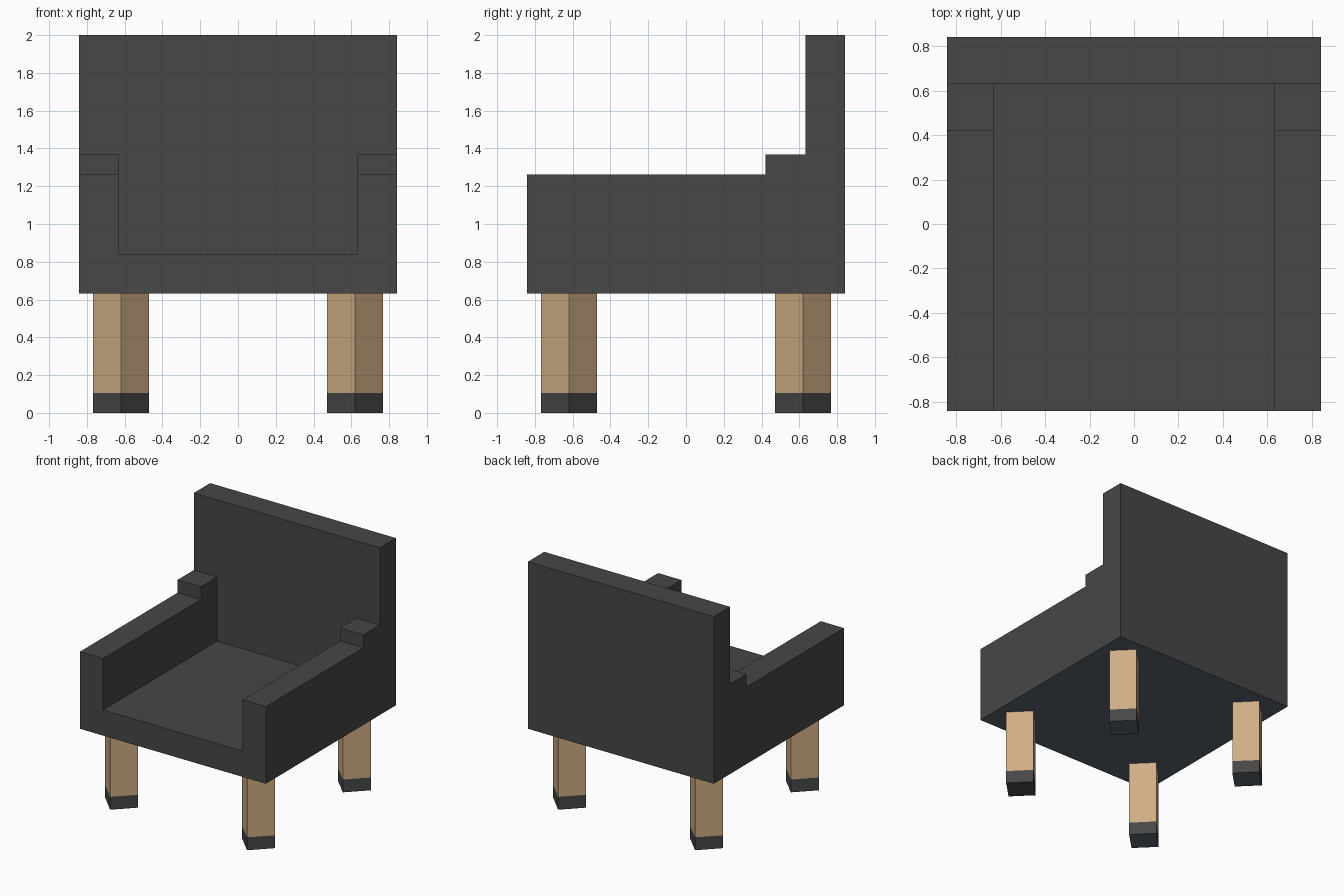
import bpy, bmesh, math
from mathutils import Matrix

if "Cube" in bpy.data.objects:
    bpy.data.objects.remove(bpy.data.objects["Cube"])

U = 2 / 9.5            # module: thickness of seat, arms, back and legs
HALF = 4 * U           # half width and depth


def srgb(r, g, b):
    lin = lambda c: c / 12.92 if c <= 0.04045 else ((c + 0.055) / 1.055) ** 2.4
    return [lin(v / 255) for v in (r, g, b)] + [1]


def material(name, rgb):
    m = bpy.data.materials.new(name)
    m.diffuse_color = srgb(*rgb)
    m.use_nodes = True
    m.node_tree.nodes["Principled BSDF"].inputs["Base Color"].default_value = m.diffuse_color
    return m


charcoal = material("charcoal", (71, 71, 71))
slate = material("slate_underside", (90, 101, 116))
wood = material("light_wood", (208, 174, 133))


def add_object(name, bm, mats):
    bmesh.ops.recalc_face_normals(bm, faces=bm.faces)
    mesh = bpy.data.meshes.new(name)
    bm.to_mesh(mesh)
    bm.free()
    for m in mats:
        mesh.materials.append(m)
    obj = bpy.data.objects.new(name, mesh)
    bpy.context.collection.objects.link(obj)
    return obj


def color_underside(obj):
    for p in obj.data.polygons:
        p.material_index = 1 if p.normal.z < -0.5 else 0


def box(name, center, size, mats, turn=0):
    bm = bmesh.new()
    mat = (Matrix.Translation(center) @ Matrix.Rotation(turn, 4, 'Z')
           @ Matrix.Diagonal((*size, 1)))
    bmesh.ops.create_cube(bm, size=1, matrix=mat)
    return add_object(name, bm, mats)


# Body: stepped side profile (y, z) in modules, extruded across the width
profile = [(-4, 3), (4, 3), (4, 9.5), (3, 9.5), (3, 6.5), (2, 6.5), (2, 6), (-4, 6)]
bm = bmesh.new()
side = bm.faces.new([bm.verts.new((-HALF, y * U, z * U)) for y, z in profile])
ext = bmesh.ops.extrude_face_region(bm, geom=[side])
bmesh.ops.translate(bm, vec=(2 * HALF, 0, 0),
                    verts=[v for v in ext["geom"] if isinstance(v, bmesh.types.BMVert)])
body = add_object("armchair_body", bm, [charcoal, slate])

# Hollow out the seat between the arms
cutter = box("seat_cutter", (0, -1.5 * U, 7 * U), (6 * U, 9 * U, 6 * U), [charcoal])
mod = body.modifiers.new("seat_hollow", 'BOOLEAN')
mod.operation, mod.solver, mod.object = 'DIFFERENCE', 'EXACT', cutter
bpy.context.view_layer.objects.active = body
bpy.ops.object.modifier_apply(modifier=mod.name)
bpy.data.objects.remove(cutter)
color_underside(body)

# Legs turned 45 degrees, each with a dark foot
LEG = 0.62
FOOT = U / 2
for sx, xn in ((-1, "left"), (1, "right")):
    for sy, yn in ((-1, "front"), (1, "back")):
        x, y = sx * LEG, sy * LEG
        box(f"{yn}_{xn}_leg", (x, y, (3 * U + FOOT) / 2), (U, U, 3 * U - FOOT),
            [wood], math.pi / 4)
        foot = box(f"{yn}_{xn}_foot", (x, y, FOOT / 2), (U, U, FOOT),
                   [charcoal, slate], math.pi / 4)
        # The front right foot is plain charcoal underneath
        if (sx, sy) != (1, -1):
            color_underside(foot)
